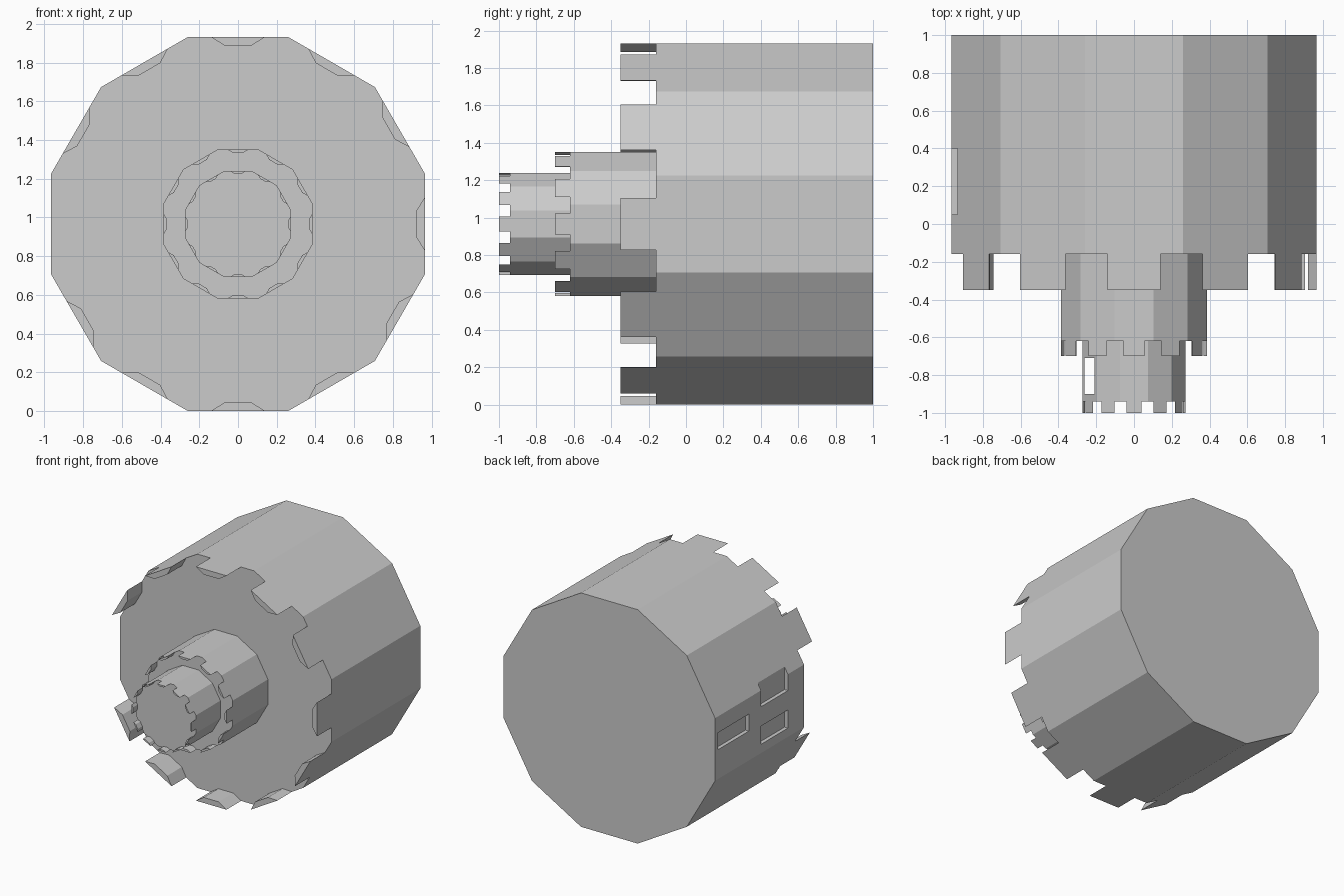
import bpy, bmesh
from math import cos, sin, pi, radians

if "Cube" in bpy.data.objects:
    bpy.data.objects.remove(bpy.data.objects["Cube"])

stone = bpy.data.materials.new("grey_stone")
stone.use_nodes = True
GREY = (0.6, 0.6, 0.6, 1)
stone.diffuse_color = GREY
stone.node_tree.nodes["Principled BSDF"].inputs["Base Color"].default_value = GREY

AXIS_Z = 0.966


def extrude_y(bm, profile, y0, y1):
    """Close an xz profile and extrude it from y0 to y1."""
    face = bm.faces.new([bm.verts.new((x, y0, z)) for x, z in profile])
    new = bmesh.ops.extrude_face_region(bm, geom=[face])["geom"]
    for v in new:
        if isinstance(v, bmesh.types.BMVert):
            v.co.y = y1


def finish(name, bm):
    bmesh.ops.recalc_face_normals(bm, faces=bm.faces)
    mesh = bpy.data.meshes.new(name)
    bm.to_mesh(mesh)
    bm.free()
    mesh.materials.append(stone)
    obj = bpy.data.objects.new(name, mesh)
    bpy.context.collection.objects.link(obj)
    return obj


def tier(name, apothem, y_front, y_back):
    """Twelve-sided drum lying along y with flats on the axes."""
    r = apothem / cos(pi / 12)
    angles = [radians(15 + 30 * i) for i in range(12)]
    bm = bmesh.new()
    extrude_y(bm, [(r * cos(a), AXIS_Z + r * sin(a)) for a in angles], y_front, y_back)
    return finish(name, bm)


def battlements(name, apothem, y_front, y_back, skip=(), shifts={}):
    """One chamfered block in the middle of each flat."""
    bm = bmesh.new()
    outer, inner, depth = 0.145 * apothem, 0.07 * apothem, 0.047 * apothem
    for deg in range(0, 360, 30):
        if deg in skip:
            continue
        a, s = radians(deg), shifts.get(deg, 0)
        section = [(apothem, s - outer), (apothem, s + outer),
                   (apothem - depth, s + inner), (apothem - depth, s - inner)]
        extrude_y(bm, [(d * cos(a) - t * sin(a), AXIS_Z + d * sin(a) + t * cos(a))
                       for d, t in section], y_front, y_back)
    return finish(name, bm)


def cut(target, name, x, y, z):
    """Cut a box, given as min and max on each axis, out of a drum."""
    bm = bmesh.new()
    extrude_y(bm, [(x[0], z[0]), (x[1], z[0]), (x[1], z[1]), (x[0], z[1])], *y)
    box = finish(name, bm)
    box.hide_render = True
    box.hide_set(True)
    mod = target.modifiers.new(name, "BOOLEAN")
    mod.operation, mod.solver, mod.object = "DIFFERENCE", "EXACT", box


# Three stepped drums
base = tier("lower_drum", 0.966, -0.16, 1)
tier("middle_drum", 0.386, -0.62, -0.16)
top = tier("upper_drum", 0.273, -0.94, -0.62)

# Battlement rings
battlements("lower_battlements", 0.966, -0.35, -0.16, skip=(180,), shifts={30: 0.04, 210: 0.04})
battlements("middle_battlements", 0.386, -0.70, -0.62)
battlements("upper_battlements", 0.273, -1.0, -0.94)

# Shallow recesses on the right side
recess = (-1.1, -0.935)
cut(base, "recess_cutter_back", recess, (0.56, 0.96), (0.95, 1.09))
cut(base, "recess_cutter_low", recess, (0.05, 0.40), (0.78, 0.93))
cut(base, "recess_cutter_high", recess, (0.05, 0.40), (1.09, 1.29))

# Narrow slot through the upper drum
cut(top, "slot_cutter", (-0.262, -0.21), (-0.90, -0.71), (0.5, 1.5))
